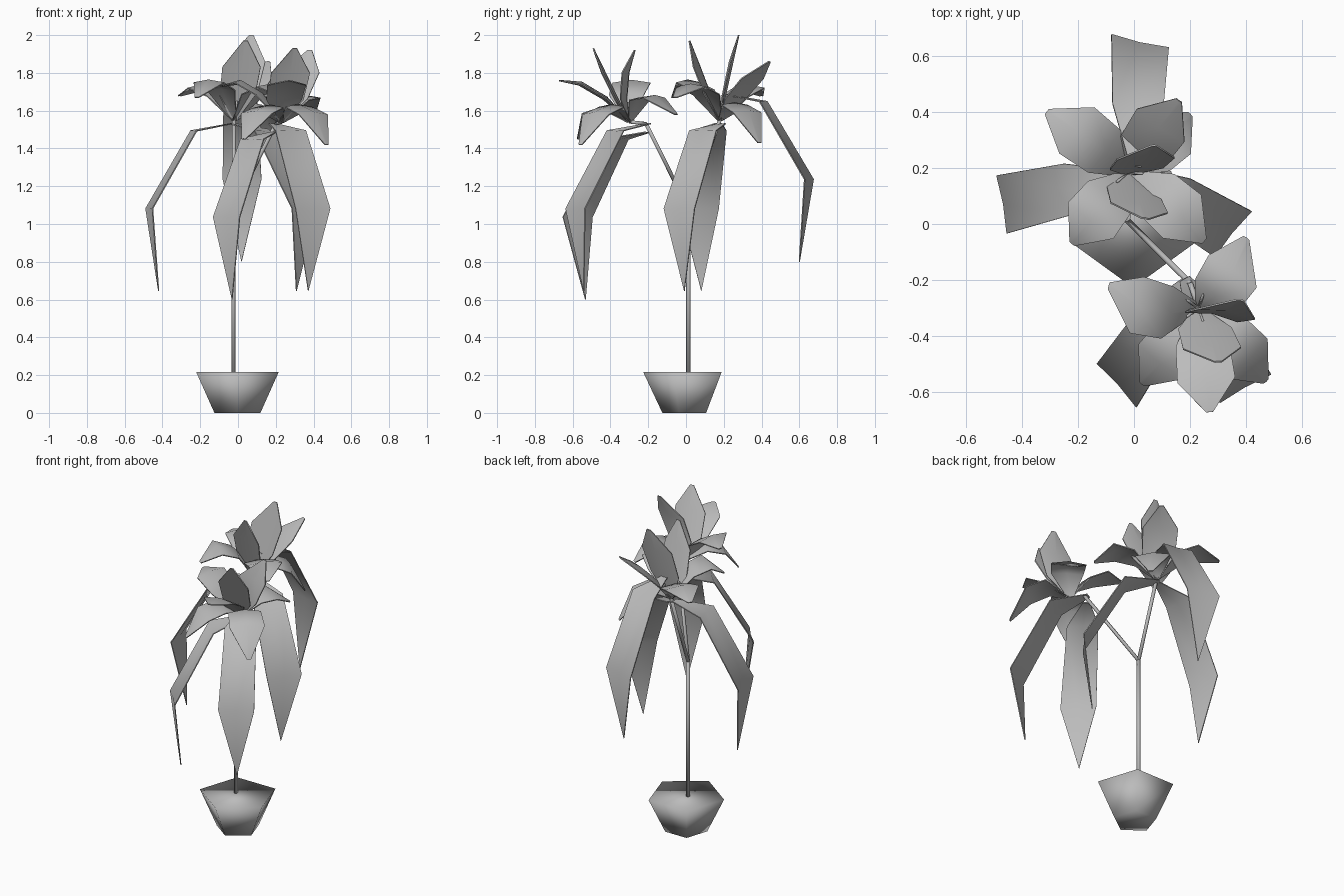
import bpy, bmesh, math
from mathutils import Vector

if "Cube" in bpy.data.objects:
    bpy.data.objects.remove(bpy.data.objects["Cube"], do_unlink=True)

grey = bpy.data.materials.new("plain_grey")
grey.use_nodes = True
grey.diffuse_color = (0.5, 0.5, 0.5, 1)
grey.node_tree.nodes["Principled BSDF"].inputs["Base Color"].default_value = (0.5, 0.5, 0.5, 1)


def finish(bm, name):
    mesh = bpy.data.meshes.new(name)
    bm.to_mesh(mesh)
    bm.free()
    mesh.materials.append(grey)
    mesh.polygons.foreach_set("use_smooth", [True] * len(mesh.polygons))
    obj = bpy.data.objects.new(name, mesh)
    bpy.context.collection.objects.link(obj)
    return obj


def blade(name, spine, halves, side, fold):
    """Thin strip along a spine, three points wide, folded along its midrib."""
    bm = bmesh.new()
    rows = []
    for i, (p, h) in enumerate(zip(spine, halves)):
        along = spine[min(i + 1, len(spine) - 1)] - spine[max(i - 1, 0)]
        lift = side.cross(along).normalized() * fold * h
        points = [p] if h == 0 else [p - side * h + lift, p, p + side * h + lift]
        rows.append([bm.verts.new(q) for q in points])
    for a, b in zip(rows, rows[1:]):
        for k in range(2):
            if len(b) == 1:
                bm.faces.new((b[0], a[k + 1], a[k]))
            else:
                bm.faces.new((b[k], b[k + 1], a[k + 1], a[k]))
    obj = finish(bm, name)
    thick = obj.modifiers.new("thickness", "SOLIDIFY")
    thick.thickness = 0.006
    thick.offset = 0
    # Keep the thin rim crisp so both sides shade cleanly
    split = obj.modifiers.new("crisp_rim", "EDGE_SPLIT")
    split.split_angle = math.radians(70)


def leaf(name, base, angle, twist):
    """Long leaf that reaches out, bends down and ends in a point."""
    out = Vector((math.cos(angle), math.sin(angle), 0))
    side = Vector((-math.sin(angle + twist), math.cos(angle + twist), 0))
    profile = [(0, 0), (0.2, -0.04), (0.44, -0.45), (0.395, -0.885)]
    spine = [base + out * r + Vector((0, 0, z)) for r, z in profile]
    blade(name, spine, [0.02, 0.092, 0.105, 0], side, -0.06)


def petal(name, base, tip, bend, side=None):
    """Petal along a curved path; bend shifts its middle."""
    mid = (base + tip) / 2 + bend
    if side is None:
        d = tip - base
        side = Vector((-d.y, d.x, 0))
    spine = [base * (1 - t) ** 2 + mid * 2 * t * (1 - t) + tip * t * t
             for t in (0, 0.32, 0.68, 1)]
    blade(name, spine, [0.015, 0.095, 0.103, 0.012], side.normalized(), 0.15)


def rod(name, a, b, radius, sides=5):
    bm = bmesh.new()
    d = b - a
    bmesh.ops.create_cone(bm, cap_ends=True, segments=sides, radius1=radius,
                          radius2=radius, depth=d.length)
    bm.transform(d.to_track_quat("Z", "Y").to_matrix().to_4x4())
    bmesh.ops.translate(bm, vec=(a + b) / 2, verts=bm.verts)
    finish(bm, name)


# Five-sided pot with a filled top
bm = bmesh.new()
rings = [[bm.verts.new((r * math.cos(a) - 0.003, r * math.sin(a) + 0.003, z))
          for a in [math.radians(270 + 72 * k) for k in range(5)]]
         for r, z in ((0.128, 0), (0.23, 0.217))]
bm.faces.new(rings[0][::-1])
bm.faces.new(rings[1])
for k in range(5):
    n = (k + 1) % 5
    bm.faces.new((rings[0][k], rings[0][n], rings[1][n], rings[1][k]))
finish(bm, "pot")

# Forked stem
front_base = Vector((0.23, -0.3, 1.54))
back_base = Vector((-0.02, 0.18, 1.55))
fork = Vector((-0.024, 0.013, 1.08))
front_end = Vector((0.2, -0.21, 1.53))
rod("stem", Vector((-0.024, 0.013, 0.2)), fork, 0.012)
rod("front_branch", fork, front_end, 0.011)
rod("front_flower_stalk", front_end, front_base, 0.01)
rod("back_branch", fork, back_base, 0.011)

# Drooping leaves: base, heading and twist in degrees
for name, base, heading, twist in (
        ("back_leaf", (0.005, 0.205, 1.685), 88, -11),
        ("right_leaf", (-0.035, 0.17, 1.53), 193, -3),
        ("left_leaf", (-0.03, 0.195, 1.53), 329, -8),
        ("front_right_leaf", (0.19, -0.205, 1.485), 236, -14),
        ("front_left_leaf", (0.18, -0.195, 1.53), 299, 0)):
    leaf(name, Vector(base), math.radians(heading), math.radians(twist))

# Flowers: spreading petals as (tip, bend), upright petals as (tip, bend, side)
flowers = (
    ("front_flower", front_base,
     [((-0.09, -0.22, 1.73), (0, -0.1, 0.21)),
      ((0.4, -0.05, 1.58), (0.02, -0.08, 0.26)),
      ((0.47, -0.56, 1.42), (0.03, -0.02, 0.3)),
      ((0.27, -0.67, 1.76), (0, 0, 0.14)),
      ((0.03, -0.57, 1.45), (0, -0.03, 0.27))],
     [((0.3, -0.49, 1.93), (0, 0, 0), (1, 0.03, 0)),
      ((0.38, -0.27, 1.92), (0, -0.06, 0), (1, -0.18, 0))]),
    ("back_flower", back_base,
     [((-0.31, 0.4, 1.68), (0.03, 0.01, 0.22)),
      ((0.2, 0.39, 1.43), (0.02, 0.02, 0.3)),
      ((0.25, -0.06, 1.67), (0.02, 0.02, 0.25)),
      ((-0.22, -0.07, 1.67), (0, 0, 0.3)),
      ((0.16, 0.44, 1.86), (-0.03, -0.03, 0.05))],
     [((0.04, 0.02, 1.97), (0, 0, 0), (1, -0.18, 0)),
      ((0.07, 0.28, 2.0), (0, 0, 0), (1, 0.03, 0))]))
for name, base, spreading, upright in flowers:
    for i, (tip, bend) in enumerate(spreading):
        petal(f"{name}_petal_{i}", base, Vector(tip), Vector(bend))
    for i, (tip, bend, side) in enumerate(upright):
        petal(f"{name}_upright_{i}", base, Vector(tip), Vector(bend), Vector(side))
    for k in range(5):
        a = math.radians(72 * k)
        rod(f"{name}_stamen_{k}", base,
            base + Vector((0.05 * math.cos(a), 0.05 * math.sin(a), 0.1)), 0.005, 4)
